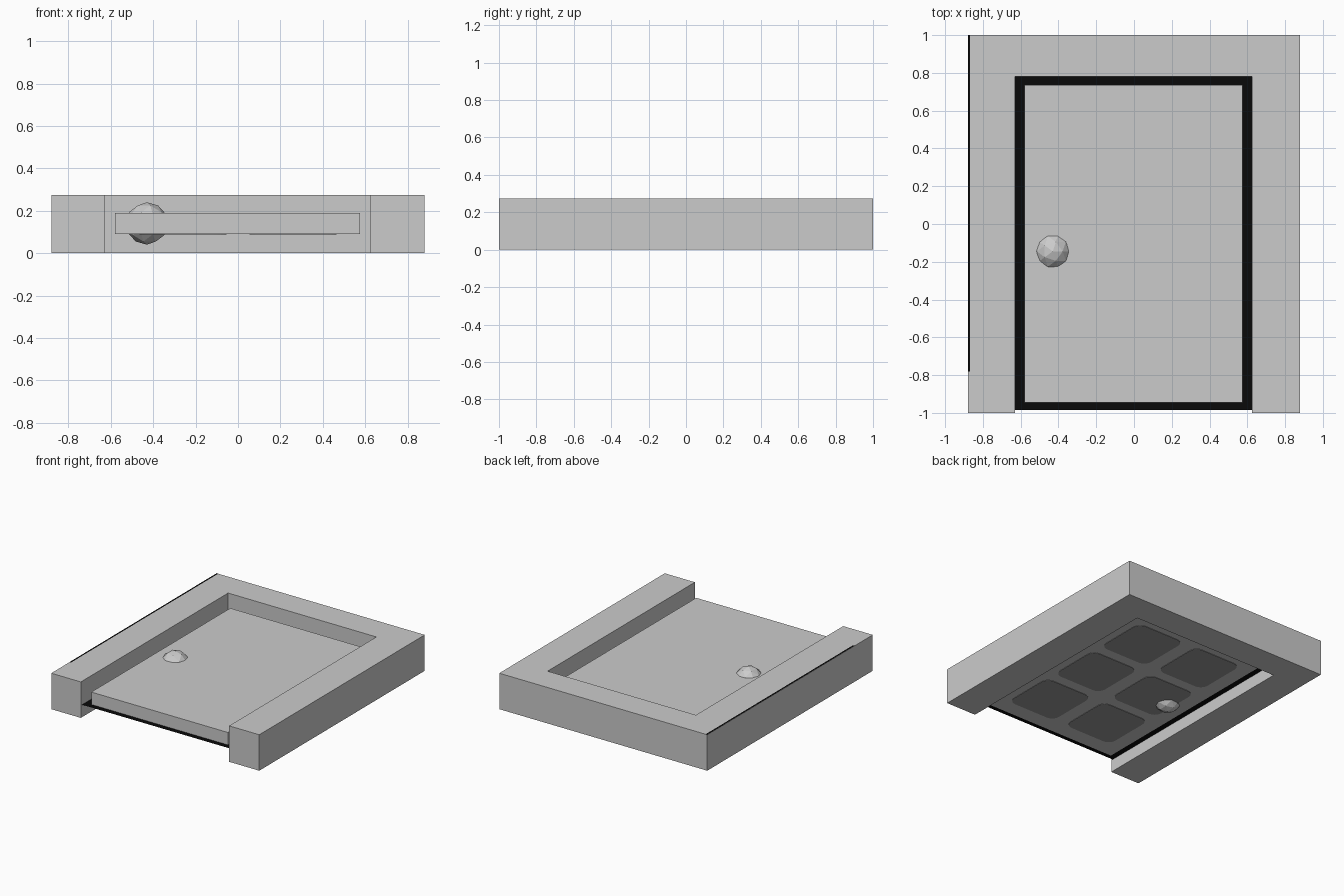
import bpy, bmesh, math

if "Cube" in bpy.data.objects:
    bpy.data.objects.remove(bpy.data.objects["Cube"])


def material(name, rgb):
    m = bpy.data.materials.new(name)
    m.diffuse_color = (*rgb, 1)
    m.use_nodes = True
    m.node_tree.nodes["Principled BSDF"].inputs["Base Color"].default_value = m.diffuse_color
    return m


GREY = material("light grey", (0.6, 0.6, 0.6))
DARK = material("panel grey", (0.31, 0.31, 0.31))
BLACK = material("black", (0.003, 0.003, 0.003))


def finish(bm, name, mat):
    me = bpy.data.meshes.new(name)
    bm.to_mesh(me)
    bm.free()
    ob = bpy.data.objects.new(name, me)
    me.materials.append(mat)
    bpy.context.collection.objects.link(ob)
    return ob


def prism(name, pts, z0, z1, mat):
    """Extrude a flat counter-clockwise outline from z0 to z1."""
    bm = bmesh.new()
    face = bm.faces.new([bm.verts.new((x, y, z0)) for x, y in pts])
    if z1 > z0:
        r = bmesh.ops.extrude_face_region(bm, geom=[face], use_keep_orig=True)
        for v in r["geom"]:
            if isinstance(v, bmesh.types.BMVert):
                v.co.z = z1
        bmesh.ops.recalc_face_normals(bm, faces=bm.faces)
    return finish(bm, name, mat)


def rect(x0, x1, y0, y1):
    return [(x0, y0), (x1, y0), (x1, y1), (x0, y1)]


def rounded(cx, cy, w, h, r):
    pts = []
    for k, (sx, sy) in enumerate([(1, 1), (-1, 1), (-1, -1), (1, -1)]):
        for i in range(6):
            a = math.pi / 2 * (k + i / 5)
            pts.append((cx + sx * (w / 2 - r) + r * math.cos(a),
                        cy + sy * (h / 2 - r) + r * math.sin(a)))
    return pts


# Door frame: U-shaped outline, open at the front
frame = [(-0.88, -1), (-0.63, -1), (-0.63, 0.78), (0.625, 0.78),
         (0.625, -1), (0.88, -1), (0.88, 1), (-0.88, 1)]
prism("door_frame", frame, 0, 0.275, GREY)

# Door slab
prism("door", rect(-0.58, 0.575, -0.945, 0.735), 0.09, 0.19, GREY)

# Six rounded panels on the underside
for i, x in enumerate((-0.26, 0.26)):
    for j, y in enumerate((-0.61, -0.105, 0.40)):
        prism(f"door_panel_{i}{j}", rounded(x, y, 0.41, 0.42, 0.06), 0.087, 0.0905, DARK)

# Black border seen around the door from above (single faces looking up)
X0, X1, Y0, Y1 = -0.63, 0.625, -0.985, 0.78
for side, r in {"left": (X0, -0.58, Y0, Y1), "right": (0.575, X1, Y0, Y1),
                "back": (-0.58, 0.575, 0.735, Y1), "front": (-0.58, 0.575, Y0, -0.945)}.items():
    prism(f"border_{side}", rect(*r), 0.095, 0.095, BLACK)

# Thin black line along the left edge of the frame
prism("frame_edge_line", rect(-0.88, -0.867, -0.78, 1), 0.276, 0.276, BLACK)

# Faceted knob passing through the door
bm = bmesh.new()
bmesh.ops.create_icosphere(bm, subdivisions=2, radius=0.1)
bmesh.ops.translate(bm, verts=bm.verts, vec=(-0.43, -0.145, 0.14))
finish(bm, "door_knob", GREY)
